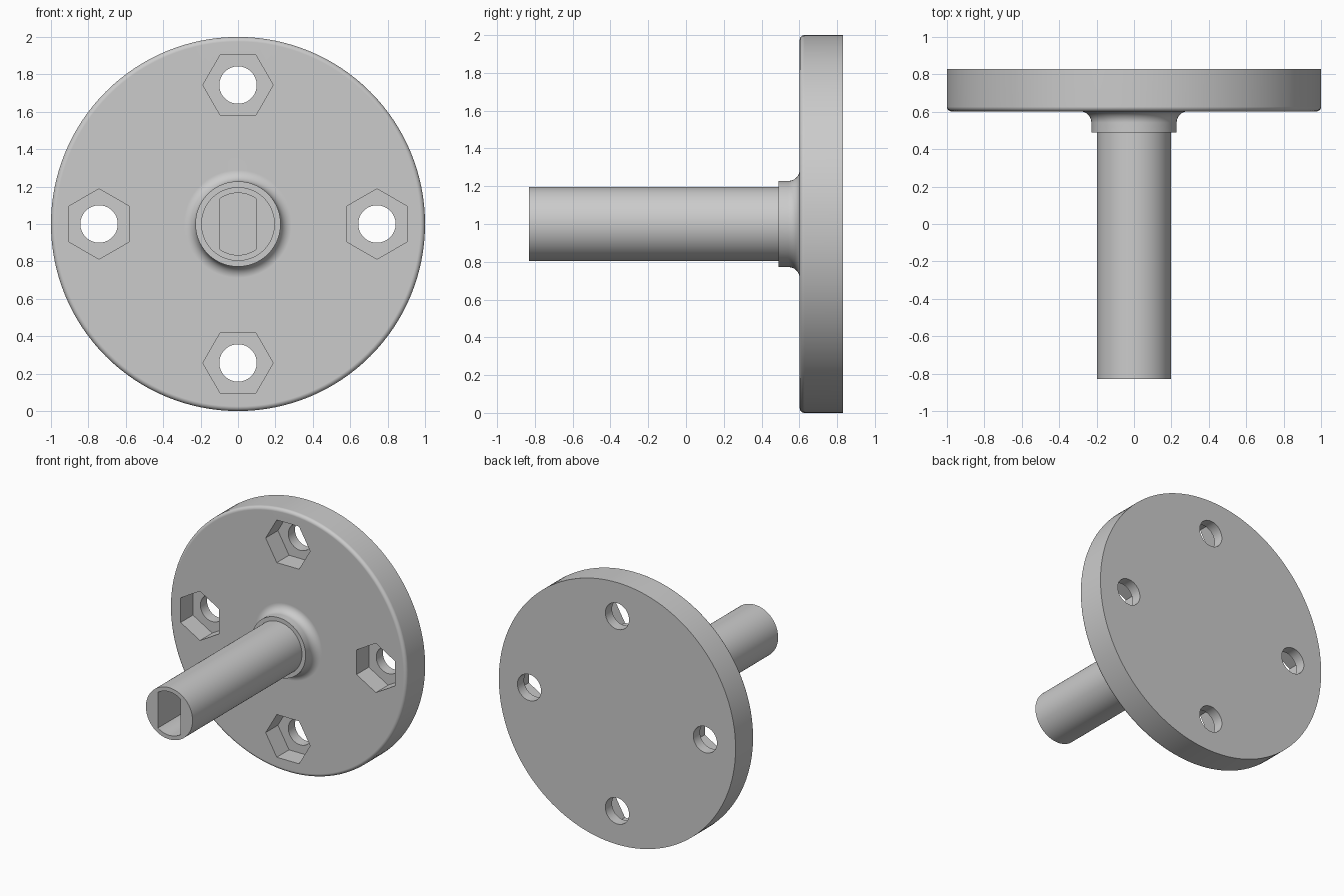
import bpy, bmesh, math
from mathutils import Matrix, Vector

cube = bpy.data.objects.get("Cube")
if cube:
    bpy.data.objects.remove(cube, do_unlink=True)

grey = bpy.data.materials.new("plain grey")
grey.use_nodes = True
COLOUR = (0.6, 0.6, 0.6, 1)
grey.diffuse_color = COLOUR
grey.node_tree.nodes["Principled BSDF"].inputs["Base Color"].default_value = COLOUR

SEGMENTS = 128
AXIS = Vector((0, 0, 1))


def make_object(name, bm):
    bmesh.ops.recalc_face_normals(bm, faces=bm.faces)
    mesh = bpy.data.meshes.new(name)
    bm.to_mesh(mesh)
    bm.free()
    obj = bpy.data.objects.new(name, mesh)
    bpy.context.collection.objects.link(obj)
    mesh.materials.append(grey)
    return obj


def arc(radius, y, size, start, end, steps=8):
    """Quarter-round profile points as (radius, y)."""
    angles = [math.radians(start + (end - start) * i / steps) for i in range(steps + 1)]
    return [(radius + size * math.cos(a), y + size * math.sin(a)) for a in angles]


def lathe(name, profile):
    """Turn a profile of (radius, y) around the shaft axis."""
    bm = bmesh.new()
    verts = [bm.verts.new((r, y, 1)) for r, y in profile]
    edges = [bm.edges.new(pair) for pair in zip(verts, verts[1:])]
    bmesh.ops.spin(bm, geom=verts + edges, cent=AXIS, axis=(0, 1, 0),
                   angle=math.tau, steps=SEGMENTS)
    bmesh.ops.remove_doubles(bm, verts=bm.verts, dist=0.0001)
    return make_object(name, bm)


def prism(name, outline, y0, y1):
    """Extrude an (x, z) outline along y."""
    bm = bmesh.new()
    face = bm.faces.new([bm.verts.new((x, y0, z)) for x, z in outline])
    new = bmesh.ops.extrude_face_region(bm, geom=[face])["geom"]
    bmesh.ops.translate(bm, vec=(0, y1 - y0, 0),
                        verts=[v for v in new if isinstance(v, bmesh.types.BMVert)])
    return make_object(name, bm)


def polygon(radius, sides, cx=0, cz=1, turn=0):
    return [(cx + radius * math.cos(turn + math.tau * i / sides),
             cz + radius * math.sin(turn + math.tau * i / sides)) for i in range(sides)]


def cut(target, cutter):
    cutter.hide_render = True
    mod = target.modifiers.new("cut", 'BOOLEAN')
    mod.operation, mod.solver, mod.object = 'DIFFERENCE', 'EXACT', cutter
    bpy.context.view_layer.objects.active = target
    bpy.ops.object.modifier_apply(modifier=mod.name)
    bpy.data.objects.remove(cutter, do_unlink=True)


# Shaft, stepped collar with fillet, and rounded flange as one turned body
profile = [(0, -0.83), (0.197, -0.83), (0.197, 0.49), (0.228, 0.49)]
profile += arc(0.288, 0.542, 0.06, 180, 90)
profile += arc(0.975, 0.627, 0.025, -90, 0)
profile += [(1, 0.83), (0, 0.83)]
body = lathe("flanged_shaft", profile)

# Four bolt holes with hexagonal nut pockets pointing outward by their flats
for i in range(4):
    turn = i * math.pi / 2
    cx, cz = 0.743 * math.cos(turn), 1 + 0.743 * math.sin(turn)
    cut(body, prism("nut_pocket", polygon(0.188, 6, cx, cz, turn + math.pi / 6), 0.5, 0.75))
    cut(body, prism("bolt_hole", polygon(0.1, 48, cx, cz), 0.5, 0.95))

# Blind socket with two flat sides in the shaft end
half = math.acos(0.095 / 0.166)
spread = [half + (math.pi - 2 * half) * i / 16 for i in range(17)]
socket = [(0.166 * math.cos(a + side), 1 + 0.166 * math.sin(a + side))
          for side in (0, math.pi) for a in spread]
cut(body, prism("shaft_socket", socket, -0.95, -0.3))

# Smooth rounds, crisp edges and clean flat faces
bpy.ops.object.select_all(action='DESELECT')
body.select_set(True)
bpy.context.view_layer.objects.active = body
bpy.ops.object.shade_smooth_by_angle(angle=math.radians(30))
normals = body.modifiers.new("flat face normals", 'WEIGHTED_NORMAL')
normals.keep_sharp = True
